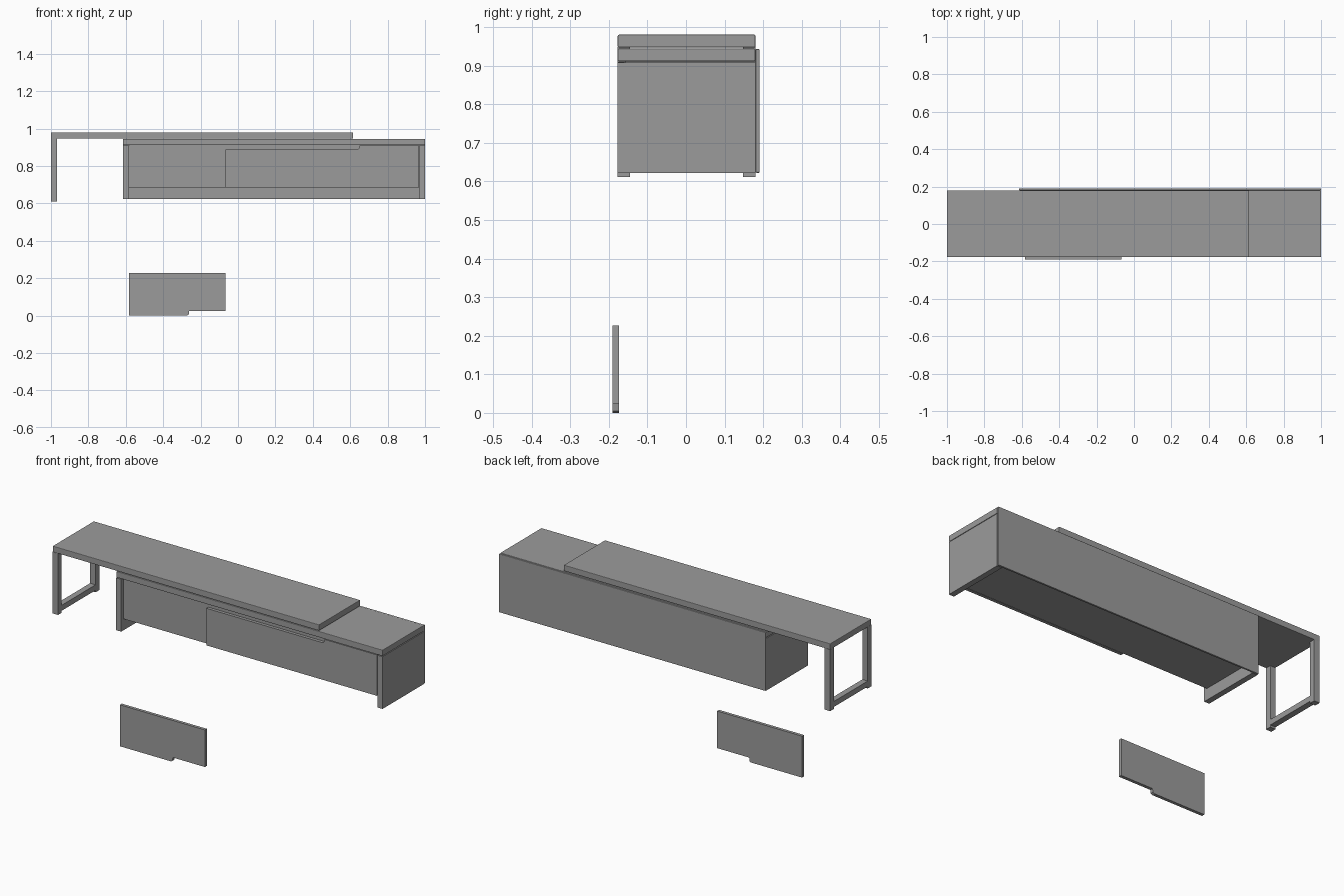
import bpy, bmesh

if "Cube" in bpy.data.objects:
    bpy.data.objects.remove(bpy.data.objects["Cube"])

GREY = bpy.data.materials.new("dark_grey")
GREY.diffuse_color = (0.33, 0.33, 0.33, 1)
GREY.use_nodes = True
GREY.node_tree.nodes["Principled BSDF"].inputs["Base Color"].default_value = GREY.diffuse_color


def finish(name, bm, bevel):
    bmesh.ops.recalc_face_normals(bm, faces=bm.faces)
    mesh = bpy.data.meshes.new(name)
    bm.to_mesh(mesh)
    bm.free()
    mesh.materials.append(GREY)
    ob = bpy.data.objects.new(name, mesh)
    bpy.context.collection.objects.link(ob)
    if bevel:
        mod = ob.modifiers.new("edge", "BEVEL")
        mod.width = bevel
        mod.segments = 2
    return ob


def box(name, x, y, z, bevel=0.0):
    """Box from (min, max) ranges."""
    bm = bmesh.new()
    bmesh.ops.create_cube(bm, size=1)
    for v in bm.verts:
        for i, (a, b) in enumerate((x, y, z)):
            v.co[i] = (a + b) / 2 + v.co[i] * (b - a)
    return finish(name, bm, bevel)


def panel(name, outline, y0, y1, bevel=0.0):
    """Extrude an x-z outline from y0 to y1."""
    bm = bmesh.new()
    face = bm.faces.new([bm.verts.new((x, y0, z)) for x, z in outline])
    ext = bmesh.ops.extrude_face_region(bm, geom=[face])
    for g in ext["geom"]:
        if isinstance(g, bmesh.types.BMVert):
            g.co.y = y1
    return finish(name, bm, bevel)


F, B = -0.177, 0.18    # front and back depth
L, R = -0.615, 1.0     # cabinet ends

# Sliding upper top with its frame leg
box("upper_top", (-1.0, 0.615), (F, B), (0.947, 0.98), 0.003)
for label, y in (("front", (F, F + 0.032)), ("back", (B - 0.032, B))):
    box(label + "_leg_post", (-1.0, -0.967), y, (0.622, 0.948))
    box(label + "_leg_foot", (-1.0, -0.967), y, (0.611, 0.622))
box("leg_bottom_rail", (-1.0, -0.967), (F + 0.032, B - 0.032), (0.622, 0.652))

# Cabinet carcass
box("cabinet_top", (L, R), (F, B), (0.911, 0.944), 0.003)
box("left_side", (L, L + 0.031), (F, B), (0.622, 0.908))
box("right_side", (R - 0.031, R), (F, B), (0.622, 0.908))
box("back_panel", (L, R), (B, 0.191), (0.622, 0.943), 0.003)
box("cabinet_body", (L + 0.031, R - 0.031), (-0.158, B), (0.685, 0.911))

# Right front with a finger notch along its top
panel("right_front",
      [(-0.067, 0.685), (0.966, 0.685), (0.966, 0.909), (0.65, 0.909),
       (0.646, 0.894), (0.638, 0.888), (-0.067, 0.888)], F, -0.16)

# Loose left door, notched at the bottom
panel("loose_door",
      [(-0.582, 0.0), (-0.272, 0.0), (-0.264, 0.005), (-0.261, 0.024),
       (-0.067, 0.024), (-0.067, 0.227), (-0.582, 0.227)], -0.191, -0.174)
